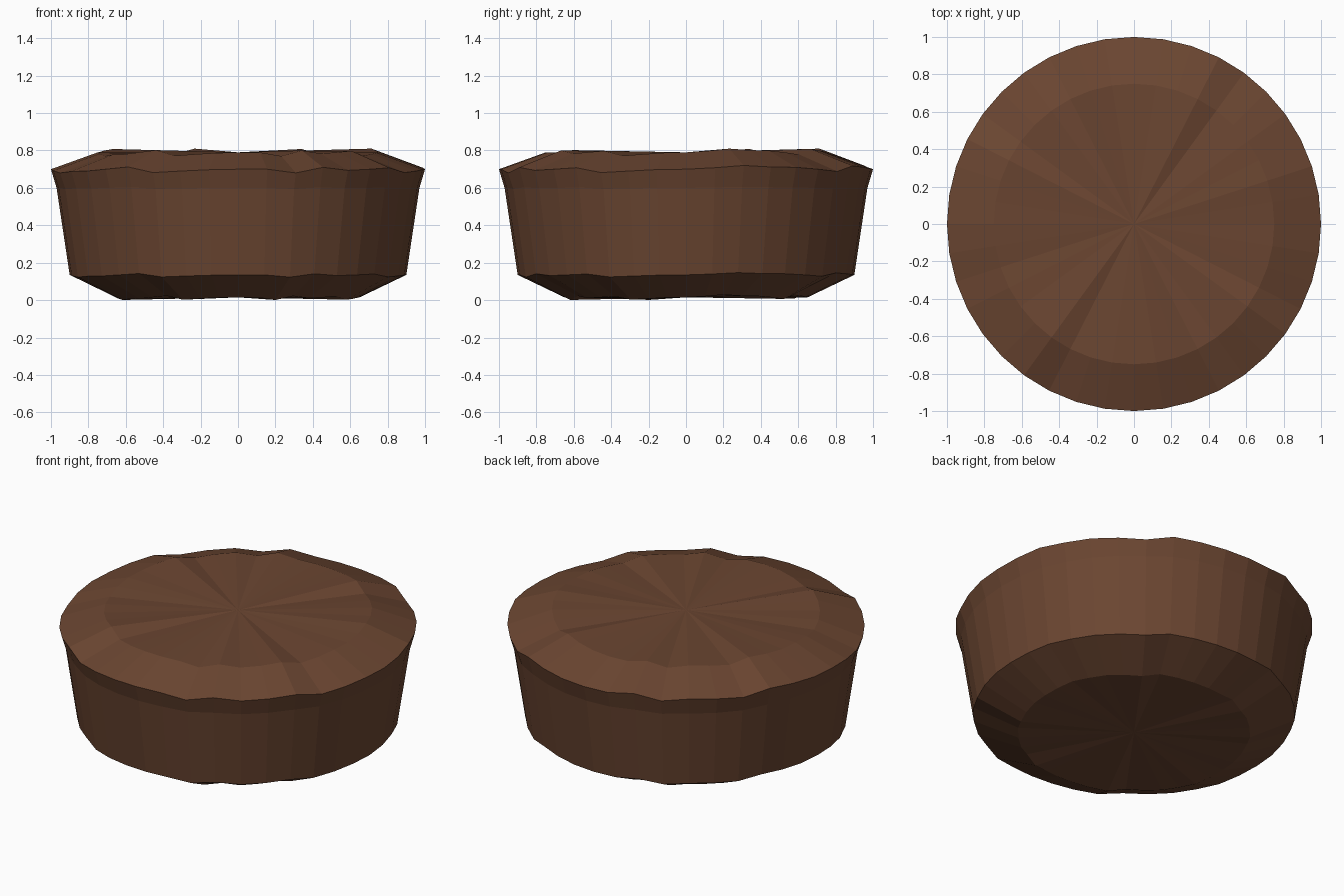
import bpy
import bmesh
from math import cos, sin, pi

cube = bpy.data.objects.get("Cube")
if cube:
    bpy.data.objects.remove(cube)

SEGMENTS = 40
HALF = SEGMENTS // 2

# Unevenness of half the rim, in hundredths; the other half is its inverse
WOBBLE = [0, -0.8, -2, -1.2, -1, 0, 1.2, -1.8, -1, -0.3,
          0, 0, -2, 1, -0.6, 0, 0.8, -1.8, -1, -0.2]

# Profile rings from the bottom up: radius, height, share of the wobble
RINGS = [(0.65, 0.015, 0.7), (0.90, 0.135, 0.6), (0.97, 0.60, 0.3),
         (1.0, 0.70, 1.0), (0.75, 0.79, 1.0)]


def wobble(i):
    sign = 1 if i < HALF else -1
    return sign * WOBBLE[i % HALF] / 100


# Brown material
brown = bpy.data.materials.new("dark_brown")
brown.use_nodes = True
colour = (0.147, 0.061, 0.031, 1)
brown.diffuse_color = colour
shader = brown.node_tree.nodes["Principled BSDF"]
shader.inputs["Base Color"].default_value = colour
shader.inputs["Roughness"].default_value = 0.9

# Rough-edged round body, with faceted fans closing top and bottom
bm = bmesh.new()
rings = []
for radius, height, share in RINGS:
    ring = []
    for i in range(SEGMENTS):
        angle = pi + 2 * pi * i / SEGMENTS
        z = max(0, height + share * wobble(i))
        ring.append(bm.verts.new((radius * cos(angle), radius * sin(angle), z)))
    rings.append(ring)

bottom = bm.verts.new((0, 0, 0.015))
top = bm.verts.new((0, 0, 0.79))
for i in range(SEGMENTS):
    j = (i + 1) % SEGMENTS
    for low, high in zip(rings, rings[1:]):
        bm.faces.new((low[i], low[j], high[j], high[i]))
    bm.faces.new((bottom, rings[0][j], rings[0][i]))
    bm.faces.new((top, rings[-1][i], rings[-1][j]))

mesh = bpy.data.meshes.new("round_body")
bm.to_mesh(mesh)
bm.free()
mesh.materials.append(brown)
body = bpy.data.objects.new("round_body", mesh)
bpy.context.collection.objects.link(body)
